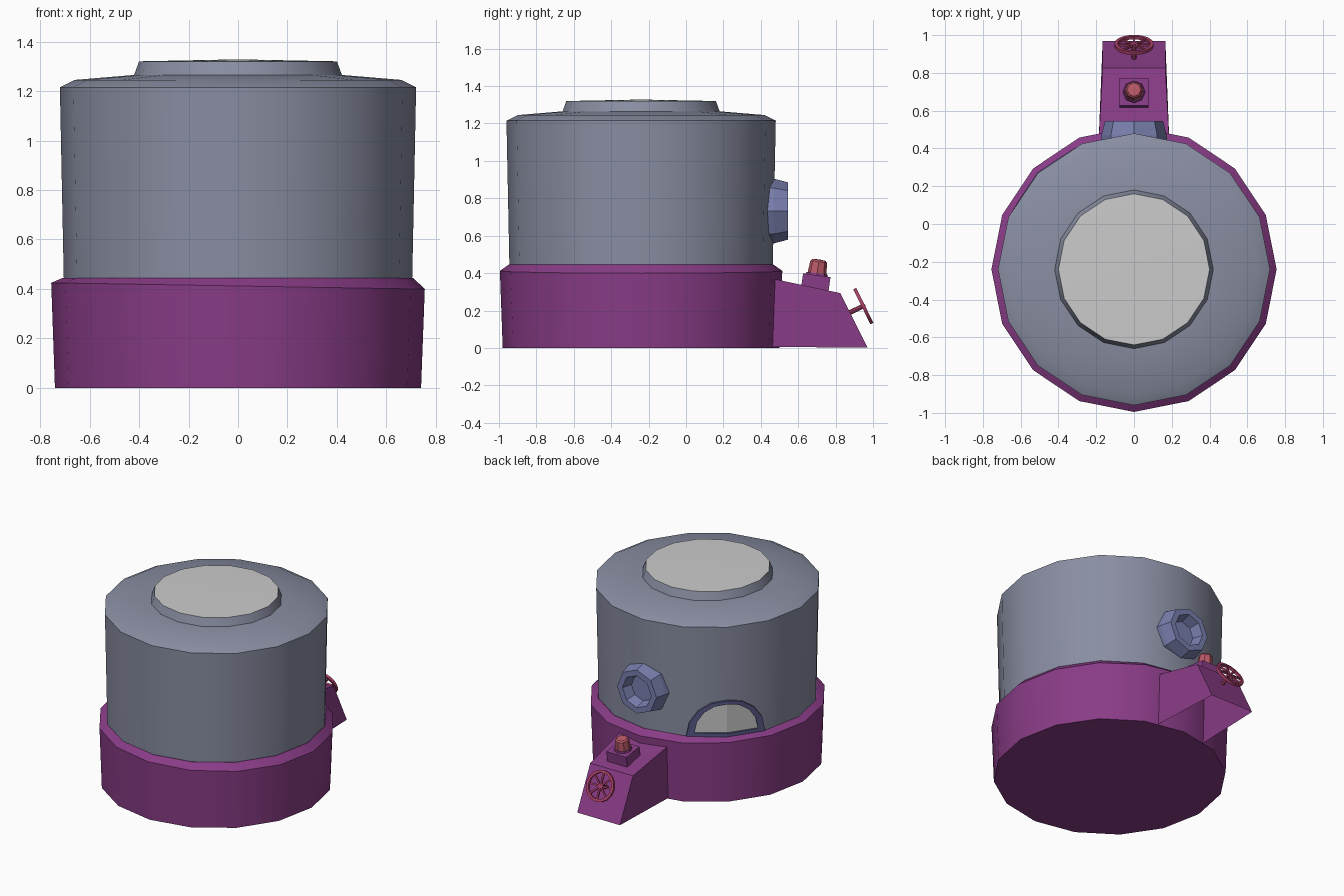
import bpy, bmesh, math
from mathutils import Matrix, Vector

if "Cube" in bpy.data.objects:
    bpy.data.objects.remove(bpy.data.objects["Cube"])

CY = -0.24  # tank centre in y
TAU = 2 * math.pi


def mat(name, rgb):
    m = bpy.data.materials.new(name)
    m.diffuse_color = (*rgb, 1)
    m.use_nodes = True
    m.node_tree.nodes["Principled BSDF"].inputs["Base Color"].default_value = m.diffuse_color
    return m


STEEL = mat("steel", (0.25, 0.27, 0.36))
PURPLE = mat("purple", (0.25, 0.045, 0.24))
BLUE = mat("blue", (0.19, 0.21, 0.42))
DARK = mat("dark_frame", (0.1, 0.1, 0.25))
RED = mat("red", (0.5, 0.1, 0.14))
WINE = mat("wine", (0.4, 0.05, 0.14))


def finish(name, bm, material=None, smooth=True, normals=True):
    if normals:
        bmesh.ops.recalc_face_normals(bm, faces=bm.faces[:])
    me = bpy.data.meshes.new(name)
    bm.to_mesh(me)
    bm.free()
    ob = bpy.data.objects.new(name, me)
    bpy.context.collection.objects.link(ob)
    if material:
        me.materials.append(material)
    if smooth:
        bpy.ops.object.select_all(action='DESELECT')
        ob.select_set(True)
        bpy.context.view_layer.objects.active = ob
        bpy.ops.object.shade_smooth_by_angle(angle=math.radians(30))
    return ob


def lathe(name, profile, n, matrix, material=None, cap_start=False, cap_end=False, smooth=True):
    """Revolve (radius, height) points round local z; a zero radius makes a tip."""
    bm = bmesh.new()
    rings = []
    for r, h in profile:
        if r == 0:
            rings.append([bm.verts.new((0, 0, h))] * n)
        else:
            rings.append([bm.verts.new((r * math.cos(TAU * i / n), r * math.sin(TAU * i / n), h))
                          for i in range(n)])
    for a, b in zip(rings, rings[1:]):
        for i in range(n):
            j = (i + 1) % n
            bm.faces.new(list(dict.fromkeys((a[i], a[j], b[j], b[i]))))
    if cap_start:
        bm.faces.new(rings[0][::-1])
    if cap_end:
        bm.faces.new(rings[-1])
    bm.transform(matrix)
    return finish(name, bm, material, smooth)


tank = Matrix.Translation((0, CY, 0))

# Base collar, its outer lip slightly slanted in x
base = lathe("base_collar", [(0.74, 0), (0.755, 0.412), (0.708, 0.445), (0.69, 0.445)],
             16, tank, PURPLE, cap_start=True)
for v in base.data.vertices:
    if abs(v.co.z - 0.412) < 0.001:
        v.co.z -= 0.017 * v.co.x

# Tank body with shoulder and raised neck, then the lid
lathe("tank_body", [(0.704, 0.43), (0.72, 1.215), (0.66, 1.245), (0.42, 1.265), (0.40, 1.32)],
      16, tank, STEEL)
lathe("lid", [(0.40, 1.32), (0, 1.328)], 16, tank)

# Hollow octagonal outlet on the back wall
to_back = Matrix.Translation((0, 0, 0.732)) @ Matrix.Rotation(-math.pi / 2, 4, 'X')
lathe("outlet", [(0.178, 0.40), (0.173, 0.47), (0.153, 0.546), (0.112, 0.546), (0.09, 0.476)],
      8, to_back, BLUE, cap_end=True, smooth=False)


# Half-round window, bent over the two wall facets that meet at 135 degrees
def wall_point(u, z, off):
    d = 0.704 + 0.02 * (z - 0.43) - abs(u) * math.tan(math.radians(11.25)) + off
    a = math.radians(135)
    out, side = Vector((math.cos(a), math.sin(a), 0)), Vector((-math.sin(a), math.cos(a), 0))
    return Vector((0, CY, z)) + out * d + side * u


def arch(r, z0, n=8):
    pts = [(r * math.cos(math.pi * k / n), z0 + r * math.sin(math.pi * k / n)) for k in range(n + 1)]
    pts[n // 2] = (0, z0 + r)
    return pts + [(0, z0)]


outer, inner = arch(0.255, 0.445), arch(0.205, 0.47)
bm = bmesh.new()
loops = [[bm.verts.new(wall_point(u, z, o)) for u, z in pts]
         for pts, o in ((outer, -0.01), (outer, 0.015), (inner, 0.015), (inner, -0.01))]
for a, b in zip(loops, loops[1:]):
    for i in range(len(a)):
        j = (i + 1) % len(a)
        bm.faces.new((a[i], a[j], b[j], b[i]))
finish("window_frame", bm, DARK, smooth=False)

bm = bmesh.new()
vs = [bm.verts.new(wall_point(u, z, 0.004)) for u, z in inner]
for i in range(len(vs) - 2):
    bm.faces.new((vs[-1], vs[i], vs[i + 1]))
finish("window_pane", bm, None, smooth=False, normals=False)

# Wedge housing at the back, open underneath
bm = bmesh.new()
section = [(0.44, 0.005, 0.187), (0.44, 0.375, 0.187), (0.825, 0.293, 0.166), (0.97, 0.002, 0.166)]
left = [bm.verts.new((-w, y, z)) for y, z, w in section]
right = [bm.verts.new((w, y, z)) for y, z, w in section]
bm.faces.new(left)
bm.faces.new(right[::-1])
for i in range(3):
    bm.faces.new((left[i], left[i + 1], right[i + 1], right[i]))
finish("valve_housing", bm, PURPLE, smooth=False)

# Square plate, collar and knob standing on the sloped top
on_slope = Matrix.Translation((0, 0.69, 0.322)) @ Matrix.Rotation(math.radians(-8), 4, 'X')
bm = bmesh.new()
bmesh.ops.create_cube(bm, size=1, matrix=on_slope @ Matrix.Translation((0, 0, 0.025))
                      @ Matrix.Diagonal((0.155, 0.148, 0.085, 1)))
finish("knob_plate", bm, PURPLE, smooth=False)
lathe("knob_collar", [(0.062, 0.06), (0.056, 0.078)], 8, on_slope, PURPLE, cap_end=True, smooth=False)
lathe("knob", [(0.052, 0.06), (0.045, 0.14), (0.036, 0.15), (0, 0.153)], 8, on_slope, RED)

# Hand wheel: rim, four crossing bars and stem along the rear slope's normal
normal = Vector((0, 0.9, 0.44))
wheel = Matrix.Translation((0, 0.948, 0.224)) @ normal.to_track_quat('Z', 'Y').to_matrix().to_4x4()
lathe("wheel_rim", [(0.104, -0.009), (0.104, 0.009), (0.086, 0.009), (0.086, -0.009), (0.104, -0.009)],
      16, wheel, WINE)
bm = bmesh.new()
for k in range(4):
    bmesh.ops.create_cube(bm, size=1, matrix=wheel @ Matrix.Rotation(k * math.pi / 4, 4, 'Z')
                          @ Matrix.Diagonal((0.184, 0.011, 0.011, 1)))
finish("wheel_spokes", bm, WINE, smooth=False)
lathe("wheel_stem", [(0.013, -0.1), (0.013, 0.008), (0, 0.012)], 8, wheel, WINE)
